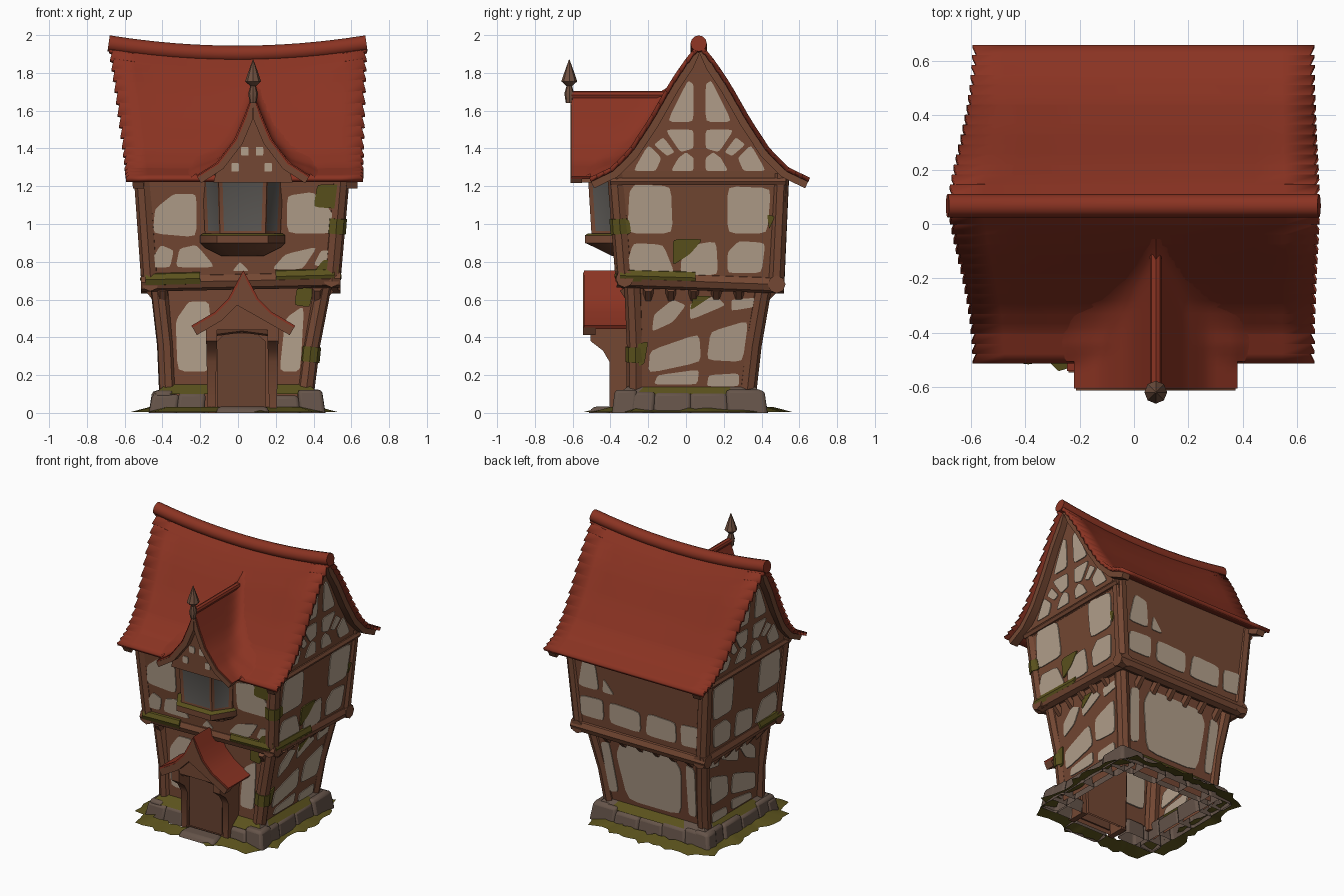
import bpy, bmesh, math, random
from mathutils import Vector

if "Cube" in bpy.data.objects:
    bpy.data.objects.remove(bpy.data.objects["Cube"])

random.seed(4)


def material(name, rgb):
    m = bpy.data.materials.new(name)
    m.diffuse_color = (*rgb, 1)
    m.use_nodes = True
    m.node_tree.nodes["Principled BSDF"].inputs["Base Color"].default_value = m.diffuse_color
    return m


RED = material("roof red", (0.255, 0.033, 0.016))
TIMBER = material("timber brown", (0.175, 0.064, 0.033))
DOOR = material("door brown", (0.14, 0.054, 0.03))
PLASTER = material("plaster", (0.45, 0.35, 0.26))
MOSS = material("moss green", (0.105, 0.085, 0.012))
STONE = material("stone grey", (0.13, 0.088, 0.067))
GLASS = material("window grey", (0.10, 0.093, 0.085))
METAL = material("finial brown", (0.16, 0.08, 0.05))


def finish(name, bm, *mats, normals=True):
    if normals:
        bmesh.ops.recalc_face_normals(bm, faces=bm.faces[:])
    me = bpy.data.meshes.new(name)
    bm.to_mesh(me)
    bm.free()
    ob = bpy.data.objects.new(name, me)
    for m in mats:
        me.materials.append(m)
    bpy.context.collection.objects.link(ob)
    return ob


def loft_bm(rings, caps=True):
    bm = bmesh.new()
    vs = [[bm.verts.new(p) for p in r] for r in rings]
    n = len(rings[0])
    for a, b in zip(vs, vs[1:]):
        for i in range(n):
            j = (i + 1) % n
            bm.faces.new((a[i], a[j], b[j], b[i]))
    if caps:
        bm.faces.new(vs[0][::-1])
        bm.faces.new(vs[-1])
    return bm


def rect(x0, x1, y0, y1, z):
    return [(x0, y0, z), (x1, y0, z), (x1, y1, z), (x0, y1, z)]


def slab(name, polys, axis, lo, hi, mat):
    """Outlines (a, z) extruded along x or y; the two ends may lean with height."""
    bm = bmesh.new()
    for poly in polys:
        ends = []
        for f in (lo, hi):
            o = f if callable(f) else (lambda z, f=f: f)
            ends.append([bm.verts.new((o(z), a, z) if axis == 'x' else (a, o(z), z)) for a, z in poly])
        bm.faces.new(ends[0])
        bm.faces.new(ends[1][::-1])
        for i in range(len(poly)):
            j = (i + 1) % len(poly)
            bm.faces.new((ends[0][i], ends[1][i], ends[1][j], ends[0][j]))
    return finish(name, bm, mat)


def rounded(poly, k=0.2):
    out = []
    pts = [Vector(p) / 100 for p in poly]
    for i, p in enumerate(pts):
        s, e = p.lerp(pts[i - 1], k), p.lerp(pts[(i + 1) % len(pts)], k)
        out += [s, s * 0.2 + p * 0.6 + e * 0.2, e]
    return out


def lean(z0, z1, o0, o1):
    return lambda z: o0 + (o1 - o0) * (z - z0) / (z1 - z0)


def panels(name, axis, wall, sign, polys, mat, lift=0.006):
    slab(name, [rounded(p) for p in polys], axis,
         lambda z: wall(z) - sign * 0.01, lambda z: wall(z) + sign * lift, mat)


def tubes(name, paths, r, mat, res=2):
    cu = bpy.data.curves.new(name, 'CURVE')
    cu.dimensions, cu.bevel_depth, cu.bevel_resolution, cu.use_fill_caps = '3D', r, res, True
    for path in paths:
        sp = cu.splines.new('POLY')
        sp.points.add(len(path) - 1)
        for pt, p in zip(sp.points, path):
            pt.co = (*p, 1)
    cu.materials.append(mat)
    ob = bpy.data.objects.new(name, cu)
    bpy.context.collection.objects.link(ob)
    bpy.ops.object.select_all(action='DESELECT')
    ob.select_set(True)
    bpy.context.view_layer.objects.active = ob
    bpy.ops.object.convert(target='MESH')


def mirrored(half, c):
    return [(c - d, z) for d, z in half[::-1]] + [(c + d, z) for d, z in half if d > 0]


def along(half, d):
    """Height of a roof line at distance d from its ridge."""
    for (d0, z0), (d1, z1) in zip(half, half[1:]):
        if d <= d1 or d1 == half[-1][0]:
            return z0 + (z1 - z0) * (d - d0) / (d1 - d0)


def band(pts, d0, d1):
    """Strip lying between depths d0 and d1 below a roof line."""
    def off(d):
        out = []
        for i, p in enumerate(pts):
            t = (Vector(pts[min(i + 1, len(pts) - 1)]) - Vector(pts[max(i - 1, 0)])).normalized()
            out.append((p[0] + t.y * d, p[1] - t.x * d))
        return out
    return off(d0) + off(d1)[::-1]


# Walls of both storeys
finish("lower_walls", loft_bm([rect(-.39, .37, -.29, .34, .02), rect(-.43, .47, -.29, .43, .68)], False), TIMBER)
finish("upper_walls", loft_bm([rect(-.49, .52, -.35, .50, .68), rect(-.535, .58, -.405, .535, 1.28)], False), TIMBER)
finish("upper_floor", loft_bm([rect(-.49, .52, -.35, .50, .67), rect(-.49, .52, -.35, .50, .69)]), TIMBER)
LF, LB = lean(0, 1, -.29, -.29), lean(.02, .68, .34, .43)
LL, LR = lean(.02, .68, -.39, -.43), lean(.02, .68, .37, .47)
UF, UB = lean(.68, 1.28, -.35, -.405), lean(.68, 1.28, .50, .535)
UL, UR = lean(.68, 1.28, -.49, -.535), lean(.68, 1.28, .52, .58)

# Main roof with sagging ridge and toothed ends
HALF = [(0, 1.965), (.085, 1.86), (.165, 1.74), (.27, 1.555), (.375, 1.395), (.47, 1.30), (.585, 1.245)]
YC = 0.072


def frac(z):
    return (z - 1.245) / 0.72


def roof_left(z):
    return -.575 - .095 * frac(z)


def roof_right(z):
    return .645 + .02 * frac(z)


def roof_z(d, u):
    z = along(HALF, d)
    return z - .055 * frac(z) * (1 - u * u)


half_rings = []
for i in range(16):
    half_rings += [(.585 * i / 16 + .001, 0), (.585 * (i + 1) / 16, .018)]
bm = bmesh.new()
grid = []
for d, tooth in [(-d, t) for d, t in half_rings[::-1]] + half_rings:
    z = along(HALF, abs(d))
    row = []
    for j in range(13):
        u = j / 6 - 1
        x = roof_left(z) + (roof_right(z) - roof_left(z)) * j / 12 + (tooth * u if abs(u) == 1 else 0)
        row.append(bm.verts.new((x, YC + d, roof_z(abs(d), u))))
    grid.append(row)
for a, b in zip(grid, grid[1:]):
    for j in range(12):
        bm.faces.new((a[j], a[j + 1], b[j + 1], b[j]))
roof = finish("main_roof", bm, RED, normals=False)
mod = roof.modifiers.new("thickness", 'SOLIDIFY')
mod.thickness, mod.offset = 0.024, -1
tubes("roof_ridge", [[(-.685 + 1.365 * i / 12, YC - .005, 1.956 - .055 * (1 - (i / 6 - 1) ** 2)) for i in range(13)]], .043, RED, 4)

# Gable walls and barge boards at both ends
line = mirrored(HALF, YC)
gable = [(y, z - .045) for y, z in line if abs(y - YC) < .43] + [(.535, 1.2), (-.40, 1.2)]
for side, wall, edge, s in (("left", lean(1.22, 1.95, -.53, -.60), roof_left, -1),
                            ("right", lean(1.22, 1.95, .575, .61), roof_right, 1)):
    slab(side + "_gable", [gable], 'x', lambda z: wall(z) - s * .03, wall, TIMBER)
    slab(side + "_barge_board", [band(line, .02, .062)], 'x', lambda z: edge(z) - s * .07, lambda z: edge(z) - s * .012, TIMBER)
    top = [[(-10, 154), (4, 154), (4, 174), (1, 176)], [(-11, 150), (4, 150), (4, 140), (-3, 138)],
           [(-28, 128), (-16, 128), (-13, 135), (-20, 142)], [(-8, 128), (4, 128), (4, 135), (0, 138), (-4, 135)],
           [(-17, 142), (-12, 146), (-6, 138), (-10, 136)]]
    top += [[(2 * YC * 100 - y, z) for y, z in p] for p in top]
    panels(side + "_gable_plaster", 'x', wall, s, top, PLASTER)

# Plaster on the side walls
upper_side = [[(-31, 95), (-30, 117), (-27, 121), (-8, 120), (-7, 95)], [(22, 95), (22, 120), (45, 119), (43, 95)],
              [(-32, 76), (-28, 90), (-12, 89), (-6, 74), (-18, 73)], [(-3, 73), (-2, 88), (16, 91), (17, 73)],
              [(22, 74), (22, 85), (28, 91), (42, 90), (40, 74)]]
lower_side = [[(-18, 43), (-17, 52), (-7, 60), (0, 57), (-7, 48)], [(2, 49), (2, 58), (16, 62), (21, 57)],
              [(24, 54), (24, 60), (38, 61), (36, 56)], [(-20, 21), (-19, 33), (7, 42), (8, 27)],
              [(11, 28), (13, 43), (33, 49), (30, 27)], [(-17, 15), (-15, 20), (7, 23), (6, 15)],
              [(11, 14), (12, 20), (28, 21), (28, 14)]]
for side, lo, up, s in (("left", LL, UL, -1), ("right", LR, UR, 1)):
    panels(side + "_upper_plaster", 'x', up, s, upper_side, PLASTER)
    panels(side + "_lower_plaster", 'x', lo, s, lower_side, PLASTER)

# Plaster on the front and back walls
panels("front_upper_plaster", 'y', UF, -1,
       [[(-45, 95), (-44, 108), (-34, 116), (-22, 116), (-22, 93)], [(26, 95), (26, 115), (40, 117), (50, 106), (50, 95)],
        [(-48, 77), (-41, 89), (-34, 86), (-36, 77)], [(-33, 77), (-31, 87), (-22, 89), (-12, 77)],
        [(-3, 75), (1, 80), (6, 75)], [(18, 76), (25, 84), (42, 88), (34, 76)], [(40, 78), (44, 86), (50, 86), (50, 77)]], PLASTER)
panels("front_lower_plaster", 'y', LF, -1,
       [[(-32, 22), (-33, 49), (-26, 59), (-15, 59), (-14, 22)], [(22, 22), (25, 50), (35, 57), (33, 22)]], PLASTER)
panels("back_upper_plaster", 'y', UB, 1,
       [[(-46, 77), (-46, 92), (-32, 91), (-32, 76)], [(-28, 76), (-28, 91), (-6, 92), (-4, 76)],
        [(0, 76), (0, 91), (24, 92), (24, 77)], [(29, 77), (29, 92), (47, 91), (47, 77)],
        [(32, 98), (34, 116), (44, 118), (48, 98)], [(20, 98), (28, 108), (29, 98)]], PLASTER)
panels("back_lower_plaster", 'y', LB, 1,
       [[(-22, 18), (-25, 52), (-20, 60), (22, 60), (26, 50), (20, 18)],
        [(-34, 20), (-36, 56), (-29, 58), (-28, 20)], [(27, 22), (31, 58), (38, 56), (34, 20)]], PLASTER)

# Corner posts, floor beams, joists and rails
tubes("lower_posts", [[(x0, y0, .06), ((x0 + x1) / 2 * .97, (y0 + y1) / 2 * .97, .36), (x1, y1, .68)]
                      for x0, x1 in ((-.37, -.42), (.35, .45)) for y0, y1 in ((-.27, -.28), (.32, .41))], .047, TIMBER)
tubes("upper_posts", [[(x0, y0, .7), (x1, y1, 1.27)] for x0, x1 in ((-.465, -.505), (.495, .545))
                      for y0, y1 in ((-.325, -.37), (.475, .50))], .048, TIMBER)
c = [(-.465, -.325, .69), (.495, -.325, .71), (.495, .48, .68), (-.465, .48, .68)]
tubes("floor_beams", [[Vector(c[i]).lerp(Vector(c[i - 1]), t) for t in (-.05, 1.05)] for i in range(4)], .047, TIMBER)
joists = [[(s * .40, y, .57), (s * .48 + .01, y, .66)] for s in (-1, 1) for y in (-.2, -.08, .04, .16, .28)]
joists += [[(x, .38, .57), (x, .47, .66)] for x in (-.33, -.2, -.07, .06, .19, .32)]
joists += [[(x, -.27, .57), (x, -.33, .66)] for x in (-.4, .42)]
tubes("joists", joists, .028, TIMBER, 1)
tubes("gable_rails", [[(x, -.40, 1.225), (x, .53, 1.225)] for x in (-.53, .575)], .022, TIMBER, 1)

# Bay window under the dormer, with a mossy sill
def bay(z, w, front, back=-.33, c=.025):
    return [(c - w, back, z), (c - w, back - .06, z), (c - w * .6, front, z),
            (c + w * .6, front, z), (c + w, back - .06, z), (c + w, back, z)]


bm = loft_bm([bay(.83, .11, -.37), bay(.875, .20, -.48), bay(.90, .225, -.535), bay(.94, .225, -.535), bay(.95, .21, -.52)])
bmesh.ops.recalc_face_normals(bm, faces=bm.faces[:])
for f in bm.faces:
    f.material_index = 1 if f.normal.z > .4 else 0
finish("bay_sill", bm, TIMBER, MOSS)
bm = loft_bm([bay(.94, .20, -.50), bay(1.27, .215, -.52)])
bmesh.ops.recalc_face_normals(bm, faces=bm.faces[:])
panes = [f for f in bm.faces if abs(f.normal.z) < .5 and f.normal.y < -.2]
bmesh.ops.inset_individual(bm, faces=panes, thickness=.03, depth=-.008)
for f in panes:
    f.material_index = 1
finish("bay_window", bm, TIMBER, GLASS)

# Dormer roof, blended into the main slope
DH = [(0, 1.69), (.045, 1.57), (.095, 1.45), (.19, 1.325), (.30, 1.255)]
dormer = mirrored(DH, .08)
bm = bmesh.new()
grid = []
for j in range(23):
    y = -.605 + .55 * j / 22
    row = []
    for i in range(-16, 17):
        dx = i * .025
        m = roof_z(YC - y, (.08 + dx - .03) / .65) - .004 - max(0, -.52 - y) * 4
        a = along(DH, abs(dx)) - max(0, abs(dx) - .3)
        k = .14 * min(1, max(0, (y + .56) / .12))
        h = max(k - abs(a - m), 0)
        row.append(bm.verts.new((.08 + dx, y, max(a, m) + (h * h / (4 * k) if k else 0))))
    grid.append(row)
for a, b in zip(grid, grid[1:]):
    for i in range(32):
        if 4 <= i < 28 or a[i].co.y > -.505:
            bm.faces.new((a[i], a[i + 1], b[i + 1], b[i]))
bmesh.ops.delete(bm, geom=[v for v in bm.verts if not v.link_faces], context='VERTS')
finish("dormer_roof", bm, RED, normals=False)

# Dormer front and finial
slab("dormer_eaves", [band(dormer, .003, .02)], 'y', -.605, -.42, RED)
slab("dormer_barge", [band(dormer, .012, .046)], 'y', -.612, -.55, TIMBER)
slab("dormer_gable", [[(x, z - .03) for x, z in dormer[1:-1]] + [(.29, 1.22), (-.13, 1.22)]], 'y', -.565, -.45, TIMBER)
panels("dormer_plaster", 'y', lean(0, 1, -.565, -.565), -1,
       [[(x - 2, z - 2.3), (x - 2, z + 2.3), (x + 2, z + 2.3), (x + 2, z - 2.3)]
        for x, z in ((3.6, 138.5), (11.4, 138.5), (-1.5, 130), (16, 130))], PLASTER)
tubes("dormer_ridge", [[(.08, -.61, 1.683), (.08, -.11, 1.683)]], .021, RED)
finish("finial", loft_bm([[(.08 + r * math.cos(a * math.pi / 4), -.618 + r * math.sin(a * math.pi / 4), z) for a in range(8)]
                          for r, z in ((.018, 1.64), (.026, 1.69), (.015, 1.73), (.042, 1.755), (.027, 1.80), (.002, 1.87))]), METAL)

# Porch with its roof, side brackets and door
porch = mirrored([(0, .755), (.035, .69), (.08, .605), (.15, .535), (.275, .462)], .028)
slab("porch_roof", [band(porch, 0, .02)], 'y', -.54, -.26, RED)
slab("porch_barge", [band(porch, .012, .058)], 'y', -.545, -.48, TIMBER)
slab("porch_gable", [[(x, z - .03) for x, z in porch[1:-1]] + [(.21, .44), (-.155, .44)]], 'y', -.50, -.27, TIMBER)
finish("porch_body", loft_bm([rect(-.14, .17, -.38, -.25, 0), rect(-.15, .19, -.38, -.25, .45)], False), TIMBER)
bracket = [(-.27, 0), (-.405, 0), (-.405, .27), (-.44, .33), (-.505, .38), (-.505, .46), (-.27, .46)]
for side, x0, x1 in (("left", -.17, -.12), ("right", .155, .205)):
    slab(side + "_porch_post", [bracket], 'x', lean(0, .45, x0 + .01, x0), lean(0, .45, x1, x1 + .01), TIMBER)
tubes("porch_lintel", [[(-.17, -.455, .43), (.02, -.455, .455), (.21, -.455, .43)]], .03, TIMBER)
slab("door", [[(-.11, .03), (.145, .03), (.145, .38), (.10, .42), (-.07, .42), (-.11, .38)]], 'y', -.388, -.37, DOOR)

# Stone footing and door step, open underneath
bm = bmesh.new()


def stones(x0, y0, x1, y1, n):
    for i in range(n):
        t = (i + .5) / n
        m = bmesh.ops.create_cube(bm, size=1)["verts"]
        h, d = random.uniform(.09, .125), random.uniform(.10, .13)
        length = math.hypot(x1 - x0, y1 - y0) / n * 1.03
        size = (length, d, h) if y0 == y1 else (d, length, h)
        for v in m:
            v.co = Vector((x0 + (x1 - x0) * t, y0 + (y1 - y0) * t, h / 2)) + Vector([a * b for a, b in zip(v.co, size)])
            if v.co.z > .05:
                v.co.xy *= .96


stones(-.47, -.33, -.18, -.33, 2)
stones(.20, -.33, .46, -.33, 2)
stones(-.47, .37, .46, .37, 5)
stones(-.41, -.37, -.41, .42, 4)
stones(.40, -.37, .40, .42, 4)
stones(-.11, -.46, .16, -.46, 1)
for v in bm.verts[-8:]:
    v.co.z *= .3
bm.normal_update()
bmesh.ops.delete(bm, geom=[f for f in bm.faces if f.normal.z < -.7], context='FACES_ONLY')
b = finish("stone_footing", bm, STONE, normals=False).modifiers.new("round", 'BEVEL')
b.width, b.segments = .018, 2

# Ledge above the stones, mossy along the middle of each side
def ledge(*r):
    p = [Vector(v) for v in rect(*r)]
    return [p[i].lerp(p[(i + 1) % 4], t) for i in range(4) for t in (0, .13, .5, .8)]


bm = loft_bm([ledge(-.44, .43, -.36, .40, .10), ledge(-.385, .375, -.295, .355, .15)], False)
bm.faces.ensure_lookup_table()
for i, f in enumerate(bm.faces):
    f.material_index = 0 if i % 4 in (1, 2) or i < 4 else 1
finish("mossy_ledge", bm, MOSS, STONE)

# Ragged grass skirt
outer, inner = [], []
for i in range(72):
    a = i * math.tau / 72
    r = .53 / (abs(math.cos(a)) ** 5 + abs(math.sin(a)) ** 5) ** .2 * random.uniform(.93, 1.05)
    outer.append((-.02 + r * math.cos(a), .01 + r * math.sin(a), .004))
    inner.append((-.02 + r * .82 * math.cos(a), .01 + r * .82 * math.sin(a), .03))
finish("grass", loft_bm([outer, inner], False), MOSS)

# Moss on beams, posts and walls
tubes("beam_moss", [[(-.49, -.338, .705), (-.2, -.338, .712)], [(.2, -.338, .722), (.51, -.338, .73)],
                    [(.508, -.35, .727), (.508, .05, .715)], [(-.478, -.34, .71), (-.478, -.1, .708)]], .041, MOSS)
panels("front_upper_moss", 'y', UF, -1, [[(40, 109), (42, 121), (55, 121), (54, 108)], [(40, 74), (45, 81), (53, 81), (53, 73)]], MOSS, .009)
panels("front_lower_moss", 'y', LF, -1, [[(30, 57), (31, 66), (40, 66), (38, 56)]], MOSS, .009)
panels("side_upper_moss", 'x', UR, 1, [[(-7, 78), (-7, 92), (9, 92), (2, 84)], [(44, 97), (43, 105), (47, 104)],
                                       [(-36, 94), (-36, 104), (-30, 102), (-29, 95)]], MOSS, .009)
panels("side_lower_moss", 'x', LR, 1, [[(-27, 24), (-27, 36), (-20, 38), (-22, 26)], [(2, 54), (4, 62), (14, 62)]], MOSS, .009)
tubes("post_moss", [[(.518, -.347, .95), (.524, -.353, 1.03)], [(.379, -.268, .27), (.387, -.268, .35)]], .053, MOSS)

bpy.ops.object.select_all(action='SELECT')
bpy.context.view_layer.objects.active = roof
bpy.ops.object.shade_smooth_by_angle(angle=math.radians(35))
